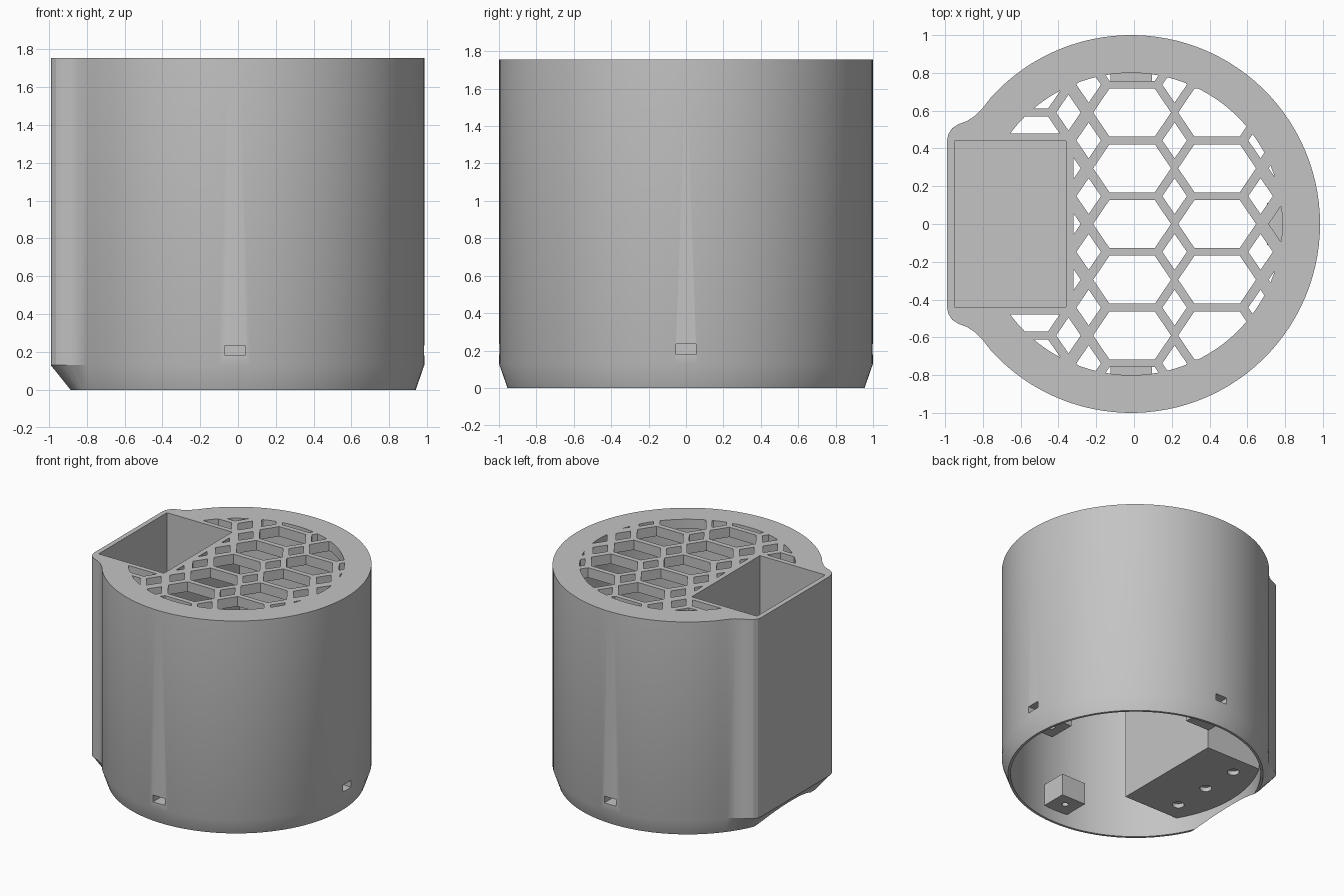
import bpy, bmesh, math
from mathutils import Matrix, Vector

cube = bpy.data.objects.get("Cube")
if cube:
    bpy.data.objects.remove(cube, do_unlink=True)

CX, H = -0.015, 1.755          # cylinder axis and total height
BEVEL_Z, INNER_R, GRILLE_R = 0.13, 0.935, 0.8
PLATE = 0.08                   # top plate thickness

grey = bpy.data.materials.new("light grey plastic")
grey.use_nodes = True
grey.diffuse_color = (0.55, 0.55, 0.55, 1)
grey.node_tree.nodes["Principled BSDF"].inputs["Base Color"].default_value = grey.diffuse_color


def loft(bm, rings):
    """Skin equal-length rings of 3D points and cap both ends."""
    loops = [[bm.verts.new(p) for p in ring] for ring in rings]
    n = len(loops[0])
    for low, high in zip(loops, loops[1:]):
        for i in range(n):
            j = (i + 1) % n
            bm.faces.new((low[i], low[j], high[j], high[i]))
    bm.faces.new(loops[0][::-1])
    bm.faces.new(loops[-1])


def prism(bm, outline, z0, z1):
    loft(bm, [[(x, y, z) for x, y in outline] for z in (z0, z1)])


def make(name, bm):
    bmesh.ops.recalc_face_normals(bm, faces=bm.faces)
    mesh = bpy.data.meshes.new(name)
    bm.to_mesh(mesh)
    bm.free()
    mesh.materials.append(grey)
    obj = bpy.data.objects.new(name, mesh)
    bpy.context.collection.objects.link(obj)
    return obj


def solid(name, outline, z0, z1):
    bm = bmesh.new()
    prism(bm, outline, z0, z1)
    return make(name, bm)


def rect(x0, x1, y0, y1):
    return [(x0, y0), (x1, y0), (x1, y1), (x0, y1)]


def circle(x, y, r, n):
    return [(x + r * math.cos(2 * math.pi * i / n), y + r * math.sin(2 * math.pi * i / n))
            for i in range(n)]


def boolean(obj, tool, operation="DIFFERENCE"):
    """Apply a boolean and discard the tool."""
    mod = obj.modifiers.new("cut", "BOOLEAN")
    mod.operation, mod.solver, mod.object = operation, "EXACT", tool
    bpy.context.view_layer.update()
    bpy.context.view_layer.objects.active = obj
    bpy.ops.object.modifier_apply(modifier=mod.name)
    bpy.data.objects.remove(tool, do_unlink=True)


def around(name, outline, z0, z1):
    """Repeat a radial feature at the side, back and front of the wall."""
    bm = bmesh.new()
    for a in (0, math.pi / 2, -math.pi / 2):
        turn = Matrix.Rotation(a, 3, "Z")
        points = [turn @ Vector((x, y, 0)) for x, y in outline]
        prism(bm, [(CX + p.x, p.y) for p in points], z0, z1)
    return make(name, bm)


# Outer body: round wall blended into the flat side of the chute
shoulder = [(-0.80, 0.615), (-0.845, 0.57), (-0.885, 0.545), (-0.93, 0.528),
            (-0.963, 0.507), (-0.983, 0.475), (-0.99, 0.44)]
limit = math.atan2(0.67, -0.742)
arc = [(CX + math.cos(a), math.sin(a))
       for a in (-limit + 2 * limit * i / 84 for i in range(85))]
outline = arc + shoulder + [(x, -y) for x, y in reversed(shoulder)]
foot = []
for x, y in outline:
    d = math.hypot(x - CX, y)
    foot.append((CX + (x - CX) * 0.955 / d, y * 0.955 / d, 0))
bm = bmesh.new()
loft(bm, [foot] + [[(x, y, z) for x, y in outline] for z in (BEVEL_Z, H)])
body = make("round_housing", bm)

# Interior space, leaving the chute walls and the three mounting blocks
cavity = solid("cavity", circle(CX, 0, INNER_R, 96), -0.2, H - PLATE)
boolean(cavity, solid("chute_volume", rect(-2, -0.32, -0.48, 0.48), BEVEL_Z, 3))
boolean(cavity, around("block_volume", rect(0.72, 1.2, -0.11, 0.11), 0.1, 0.28))
boolean(body, cavity)

# Open chute pocket
boolean(body, solid("pocket", rect(-0.95, -0.36, -0.44, 0.44), 0.19, 3))

# Shallow round sockets under the chute
bm = bmesh.new()
for y in (-0.32, 0, 0.32):
    prism(bm, circle(-0.7, y, 0.045, 24), 0.05, 0.165)
boolean(body, make("sockets", bm))

# Nut slots through the wall and screw holes under the blocks
boolean(body, around("slots", rect(0.76, 1.2, -0.053, 0.053), 0.18, 0.235))
boolean(body, around("screw_holes", circle(0.82, 0, 0.025, 16), 0.02, 0.21))

# Grille: columns of stretched hexagons with diamonds in between
ROW = 0.295
hexagon = [(0.206, 0), (0.12, 0.127), (-0.12, 0.127), (-0.206, 0), (-0.12, -0.127), (0.12, -0.127)]
diamond = [(0.065, 0), (0, 0.095), (-0.065, 0), (0, -0.095)]
columns = [(hexagon, -0.01, 0), (hexagon, 0.44, 0), (hexagon, -0.575, 0.5),
           (diamond, 0.215, 0.5), (diamond, -0.24, 0.5), (diamond, 0.67, 0.5),
           (diamond, -0.347, 0), (diamond, 0.778, 0)]
bm = bmesh.new()
for shape, cx, shift in columns:
    for row in range(-4, 5):
        cy = (row + shift) * ROW
        if abs(cy) < 1:
            prism(bm, [(cx + x, cy + y) for x, y in shape], H - PLATE - 0.03, H + 0.05)
grille = make("grille_holes", bm)
boolean(grille, solid("grille_disc", circle(CX, 0, GRILLE_R, 96), 1, 2), "INTERSECT")
boolean(grille, solid("grille_limit", rect(-2, -0.32, -0.48, 0.48), 1, 3))
boolean(body, grille)

# Smooth round walls, crisp edges
for obj in bpy.context.selected_objects:
    obj.select_set(False)
body.select_set(True)
bpy.context.view_layer.objects.active = body
bpy.ops.object.shade_smooth_by_angle(angle=math.radians(20))
